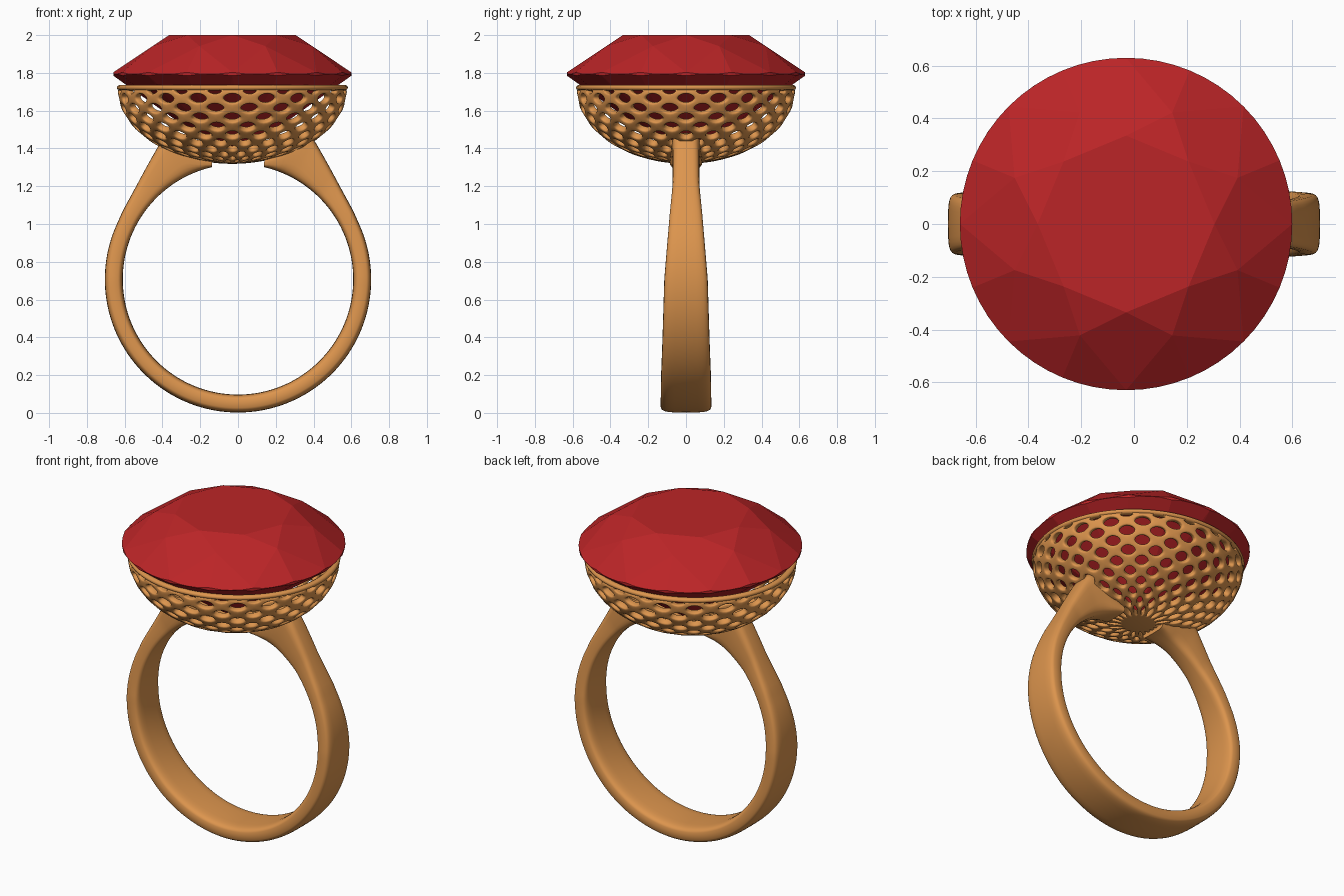
import bpy, bmesh, math
from math import sin, cos, pi, radians
from mathutils import Vector

if "Cube" in bpy.data.objects:
    bpy.data.objects.remove(bpy.data.objects["Cube"])

CX = -0.03  # gem and basket sit slightly left of centre


def material(name, col):
    m = bpy.data.materials.new(name)
    m.diffuse_color = (*col, 1)
    m.use_nodes = True
    m.node_tree.nodes["Principled BSDF"].inputs["Base Color"].default_value = m.diffuse_color
    return m


GOLD = material("gold", (0.72, 0.30, 0.075))
RED = material("red_gem", (0.50, 0.018, 0.02))


def make(name, bm, mat, smooth=True, weld=1e-5):
    bmesh.ops.remove_doubles(bm, verts=bm.verts, dist=weld)
    bmesh.ops.recalc_face_normals(bm, faces=bm.faces)
    me = bpy.data.meshes.new(name)
    bm.to_mesh(me)
    bm.free()
    ob = bpy.data.objects.new(name, me)
    bpy.context.collection.objects.link(ob)
    me.materials.append(mat)
    for p in me.polygons:
        p.use_smooth = smooth
    return ob


def face(bm, pts):
    return bm.faces.new([bm.verts.new(p) for p in pts])


# --- gem: round brilliant cut with flat facets
R = 0.63


def polar(r, a, z):
    return Vector((CX + r * cos(a), r * sin(a), z))


def half_cut(bm, zg, slope, r_in, r_star):
    """Kites and girdle facets of one half; returns its inner ring and girdle ring."""
    def height(r, da):
        return zg + (R - r * cos(da)) * slope
    step, edge, inner, stars = pi / 4, [], [], []
    for k in range(8):
        a = k * step
        inner.append(polar(r_in, a, height(r_in, 0)))
        stars.append(polar(r_star, a + step / 2, height(r_star, step / 2)))
    for k in range(8):
        a = k * step
        face(bm, [inner[k], stars[k - 1], polar(R, a, zg), stars[k]])
        for h in range(2):
            a0 = a + h * step / 2
            p, q, s = polar(R, a0, zg), polar(R, a0 + step / 2, zg), stars[k]
            n = (p - s).cross(q - s)
            arc = []
            for i in range(5):
                v = polar(R, a0 + step / 2 * i / 4, zg)
                v.z = s.z - (n.x * (v.x - s.x) + n.y * (v.y - s.y)) / n.z
                arc.append(v)
            face(bm, [s] + arc)
            edge += arc[:-1]
    return inner, stars, edge


bm = bmesh.new()
table, stars, top_edge = half_cut(bm, 1.803, 0.197 / 0.295, 0.335, 0.457)
face(bm, table)
for k in range(8):
    face(bm, [table[k], stars[k], table[(k + 1) % 8]])
culet, low, low_edge = half_cut(bm, 1.785, -0.71, 0.02, 0.16)
face(bm, culet)
for k in range(8):
    face(bm, [culet[k], low[k], culet[(k + 1) % 8]])
for i in range(len(top_edge)):
    j = (i + 1) % len(top_edge)
    face(bm, [top_edge[i], top_edge[j], low_edge[j], low_edge[i]])
make("gem", bm, RED, smooth=False)

# --- basket: bowl of rounded diamond openings
N, ROWS = 20, 11
RX, RY, DEPTH, ZR = 0.592, 0.563, 0.38, 1.718


def bowl(i, j):
    t = radians(84) * j / ROWS
    a = 2 * pi * i / N
    return Vector((CX + RX * cos(t) * cos(a), RY * cos(t) * sin(a), ZR - DEPTH * sin(t)))


def opening(bm, pts, f):
    c = sum(pts, Vector()) / len(pts)
    ins = [c.lerp(p, f) for p in pts]
    for k in range(len(pts)):
        m = (k + 1) % len(pts)
        face(bm, [pts[k], pts[m], ins[m], ins[k]])


bm = bmesh.new()
for n in range(N):
    opening(bm, [bowl(n, 0), bowl(n + 1, 0), bowl(n + .5, 1)], 0.66)
    for j in range(ROWS - 1):
        i = n + 0.5 * (j % 2)
        opening(bm, [bowl(i, j), bowl(i + .5, j + 1), bowl(i, j + 2), bowl(i - .5, j + 1)], 0.73)
    i = n + 0.5 * (ROWS % 2)
    face(bm, [bowl(i, ROWS), bowl(i + 1, ROWS), bowl(i + .5, ROWS - 1)])
    face(bm, [bowl(i, ROWS), bowl(i + 1, ROWS), Vector((CX, 0, ZR - DEPTH))])
basket = make("basket", bm, GOLD, weld=1e-4)
sol = basket.modifiers.new("thickness", "SOLIDIFY")
sol.thickness, sol.offset = 0.04, 0
sub = basket.modifiers.new("round", "SUBSURF")
sub.levels = sub.render_levels = 2

# --- basket rim: thin rounded ring
bm = bmesh.new()


def rim_pt(i, k):
    a, b = 2 * pi * i / 96, 2 * pi * k / 10
    d = 0.02 * cos(b)
    return ((RX + d) * cos(a) + CX, (RY + d) * sin(a), 1.722 + 0.015 * sin(b))


for i in range(96):
    for k in range(10):
        face(bm, [rim_pt(i, k), rim_pt(i + 1, k), rim_pt(i + 1, k + 1), rim_pt(i, k + 1)])
make("basket_rim", bm, GOLD)

# --- band: rounded section swept round the finger hole, shoulders rising into the basket
RI, RO, ZC = 0.61, 0.705, 0.707
# angle above horizontal, outer x, outer z
SHOULDER = [(25, RO * cos(radians(25)), ZC + RO * sin(radians(25))), (30, .61, 1.07),
            (40, .55, 1.18), (50, .48, 1.31), (58, .415, 1.425), (64, .37, 1.49),
            (67, .32, 1.47), (71, .25, 1.40), (77, .14, 1.345)]
WIDTH = [(-90, .135), (-50, .132), (0, .115), (30, .087), (45, .071), (60, .072), (77, .085)]


def lerp_table(tab, x):
    for a, b in zip(tab, tab[1:]):
        if x <= b[0]:
            t = (x - a[0]) / (b[0] - a[0])
            return [p + (q - p) * t for p, q in zip(a[1:], b[1:])]
    return list(tab[-1][1:])


def section(phi, side):
    a = radians(phi)
    ix, iz = RI * cos(a), ZC + RI * sin(a)
    if phi <= 25:
        ox, oz = RO * cos(a), ZC + RO * sin(a)
    else:
        ox, oz = lerp_table(SHOULDER, phi)
    w = lerp_table(WIDTH, phi)[0]
    pts = []
    for k in range(28):
        b = 2 * pi * k / 28
        c, s = cos(b), sin(b)
        u = 0.5 + 0.5 * math.copysign(abs(c) ** 0.5, c)
        v = math.copysign(abs(s) ** 0.5, s)
        pts.append(Vector((side * (ix + (ox - ix) * u), w * v, iz + (oz - iz) * u)))
    return pts


angles = [-90 + 167 * i / 84 for i in range(85)]
rings = [section(p, -1) for p in reversed(angles)] + [section(p, 1) for p in angles[1:]]
bm = bmesh.new()
for r0, r1 in zip(rings, rings[1:]):
    for k in range(28):
        m = (k + 1) % 28
        face(bm, [r0[k], r0[m], r1[m], r1[k]])
face(bm, rings[0])
face(bm, rings[-1])
band = make("band", bm, GOLD)
bpy.context.view_layer.objects.active = band
band.select_set(True)
bpy.ops.object.shade_smooth_by_angle(angle=radians(40))
